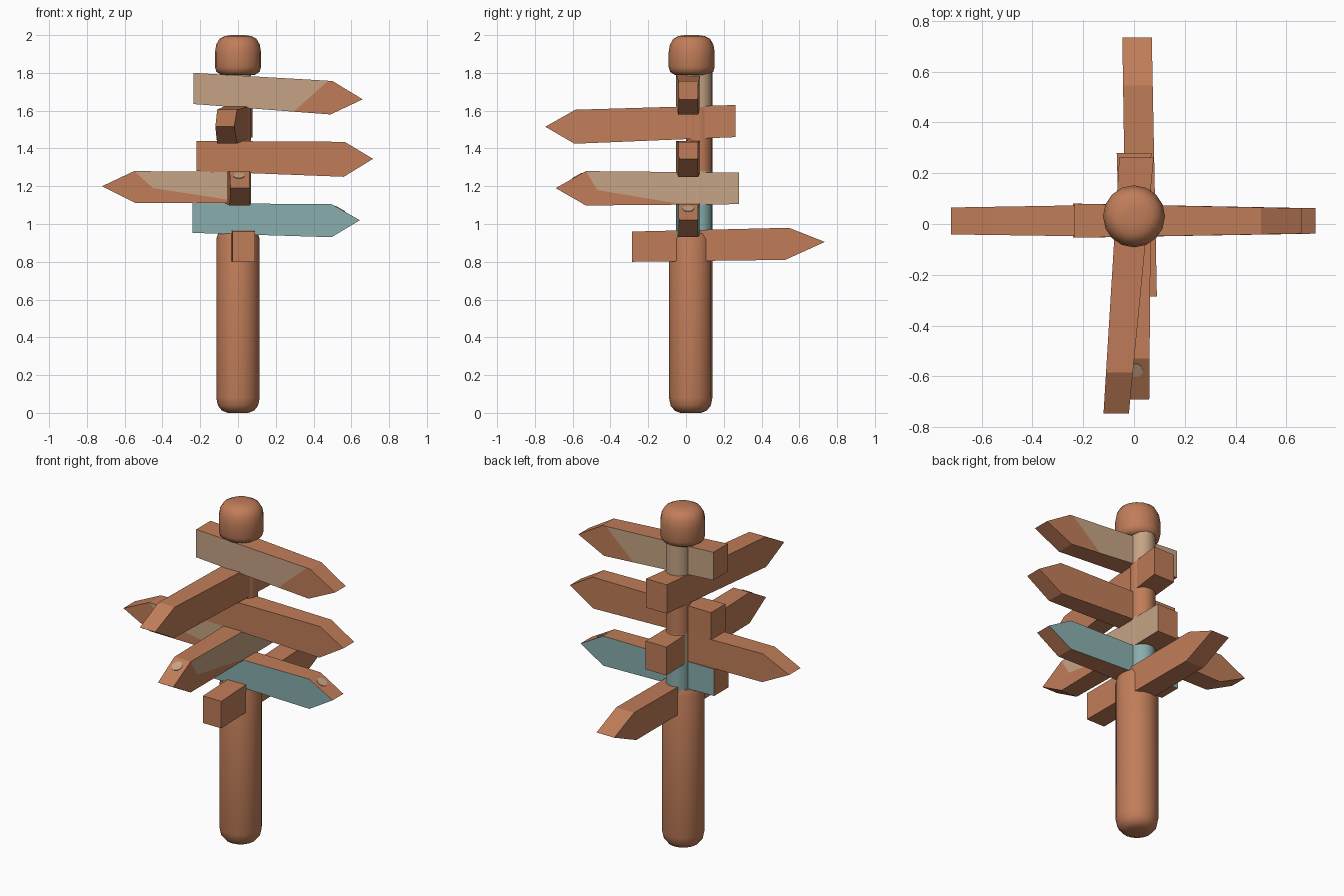
import bpy, bmesh, math
from mathutils import Vector

cube = bpy.data.objects.get("Cube")
if cube:
    bpy.data.objects.remove(cube, do_unlink=True)


def material(name, rgb):
    m = bpy.data.materials.new(name)
    m.use_nodes = True
    m.diffuse_color = (*rgb, 1)
    m.node_tree.nodes["Principled BSDF"].inputs["Base Color"].default_value = (*rgb, 1)
    return m


WOOD = material("orange_wood", (0.53, 0.205, 0.1))
TAN = material("worn_tan", (0.56, 0.37, 0.235))
BLUE = material("faded_blue", (0.25, 0.42, 0.42))


def finish(bm, name, mats, smooth=False):
    bmesh.ops.recalc_face_normals(bm, faces=bm.faces)
    mesh = bpy.data.meshes.new(name)
    bm.to_mesh(mesh)
    bm.free()
    for m in mats:
        mesh.materials.append(m)
    ob = bpy.data.objects.new(name, mesh)
    bpy.context.collection.objects.link(ob)
    if smooth:
        bpy.ops.object.select_all(action="DESELECT")
        ob.select_set(True)
        bpy.context.view_layer.objects.active = ob
        bpy.ops.object.shade_smooth_by_angle(angle=math.radians(50))
    return ob


def lathe(name, profile, y, bands=(), sides=16):
    """Round part from (radius, z) points; bands are (low, high, slot)."""
    bm = bmesh.new()
    rings = []
    for r, z in profile:
        angles = [math.tau * i / sides for i in range(sides)]
        rings.append([bm.verts.new((r * math.cos(a), y + r * math.sin(a), z)) for a in angles])
    for low, high in zip(rings, rings[1:]):
        for i in range(sides):
            j = (i + 1) % sides
            bm.faces.new((low[i], low[j], high[j], high[i]))
    bm.faces.new(rings[0])
    bm.faces.new(rings[-1])
    for f in bm.faces:
        z = f.calc_center_median().z
        for low, high, slot in bands:
            if low < z < high:
                f.material_index = slot
    return finish(bm, name, [WOOD, TAN, BLUE], True)


def arrow(name, axis, profile, tail_mid, tip_mid, half_tail, half_tip,
          paint=None, sides=(), cuts=()):
    """Arrow board: profile of (along, z) runs tail, shoulder, tip, shoulder, tail."""
    def place(along, across, z):
        return Vector((along, across, z) if axis == "x" else (across, along, z))

    tail, tip = profile[0][0], profile[2][0]
    bm = bmesh.new()
    faces = []
    for s in (-1, 1):
        loop = []
        for a, z in profile:
            t = (a - tail) / (tip - tail)
            mid = tail_mid + (tip_mid - tail_mid) * t
            half = half_tail + (half_tip - half_tail) * t
            loop.append(bm.verts.new(place(a, mid + s * half, z)))
        bm.faces.new(loop)
        faces.append(loop)
    n = len(profile)
    for i in range(n):
        j = (i + 1) % n
        bm.faces.new((faces[0][i], faces[0][j], faces[1][j], faces[1][i]))
    bmesh.ops.recalc_face_normals(bm, faces=bm.faces)

    # Cut the edge of the worn paint and colour the tail side of it
    corner = place(tail, 0, profile[0][1] - 0.01)
    planes = []
    for (a1, z1), (a2, z2) in cuts:
        co, no = place(a1, 0, z1), place(z2 - z1, 0, a1 - a2)
        planes.append((co, no if (corner - co).dot(no) > 0 else -no))
        bmesh.ops.bisect_plane(bm, geom=bm.verts[:] + bm.edges[:] + bm.faces[:],
                               plane_co=co, plane_no=no)
    across = place(0, 1, 0)
    for f in bm.faces:
        c = f.calc_center_median()
        facing = any(f.normal.dot(across) * s > 0.8 for s in sides)
        if facing and all((c - co).dot(no) > 0 for co, no in planes):
            f.material_index = 1
    return finish(bm, name, [WOOD, paint or WOOD])


# Post, slimmer behind the boards, with a rounded cap
lathe("lower_post", [(0.055, 0), (0.085, 0.012), (0.106, 0.038), (0.115, 0.08),
                     (0.115, 0.92), (0.105, 0.95)], 0.025)
lathe("upper_post", [(0.069, z) for z in (0.9, 0.94, 1.105, 1.28, 1.62, 1.82)], 0.07,
      [(0.94, 1.105, 2), (1.105, 1.28, 1), (1.62, 1.82, 1)])
lathe("post_cap", [(0.09, 1.79), (0.114, 1.805), (0.122, 1.83), (0.122, 1.91), (0.115, 1.95),
                   (0.098, 1.98), (0.07, 1.995), (0.035, 2.0)], 0.03)

# Boards pointing left and right
arrow("top_board", "x",
      [(-0.235, 1.80), (0.5, 1.757), (0.66, 1.66), (0.49, 1.58), (-0.235, 1.635)],
      0.013, 0.012, 0.067, 0.05, TAN, (-1, 1), [((0.48, 1.76), (0.3, 1.6))])
arrow("middle_board", "x",
      [(-0.22, 1.44), (0.565, 1.435), (0.715, 1.345), (0.56, 1.25), (-0.22, 1.28)],
      0.013, 0.012, 0.067, 0.05)
arrow("right_board", "x",
      [(0.055, 1.275), (-0.55, 1.28), (-0.72, 1.20), (-0.545, 1.112), (0.055, 1.11)],
      0.013, 0.012, 0.065, 0.053, TAN, (-1,),
      [((-0.55, 1.28), (-0.45, 1.19)), ((-0.45, 1.19), (-0.06, 1.13))])
arrow("blue_board", "x",
      [(-0.24, 1.11), (0.495, 1.105), (0.645, 1.02), (0.495, 0.93), (-0.24, 0.953)],
      0.013, 0.012, 0.067, 0.05, BLUE, (-1, 1))

# Boards pointing to the front and back
arrow("upper_front_board", "y",
      [(0.262, 1.63), (-0.585, 1.605), (-0.745, 1.515), (-0.59, 1.425), (0.262, 1.46)],
      0.01, -0.07, 0.068, 0.05)
arrow("lower_front_board", "y",
      [(0.28, 1.272), (-0.53, 1.28), (-0.69, 1.19), (-0.53, 1.098), (0.28, 1.105)],
      0.0, 0.01, 0.068, 0.05, TAN, (1,),
      [((-0.53, 1.28), (-0.47, 1.18)), ((-0.47, 1.18), (-0.05, 1.11))])
arrow("back_board", "y",
      [(-0.285, 0.96), (0.545, 0.98), (0.735, 0.905), (0.525, 0.81), (-0.285, 0.80)],
      0.03, 0.012, 0.06, 0.058)


# Worn spots on two arrow tips
def spot(name, location, rotation):
    bpy.ops.mesh.primitive_cylinder_add(vertices=12, radius=0.03, depth=0.006,
                                        location=location, rotation=rotation)
    bpy.context.object.name = name
    bpy.context.object.data.materials.append(TAN)


spot("front_board_spot", (0.005, -0.575, 1.255), (math.radians(29), 0, 0))
spot("blue_board_spot", (0.54, 0.012, 1.08), (0, math.radians(29.5), 0))
